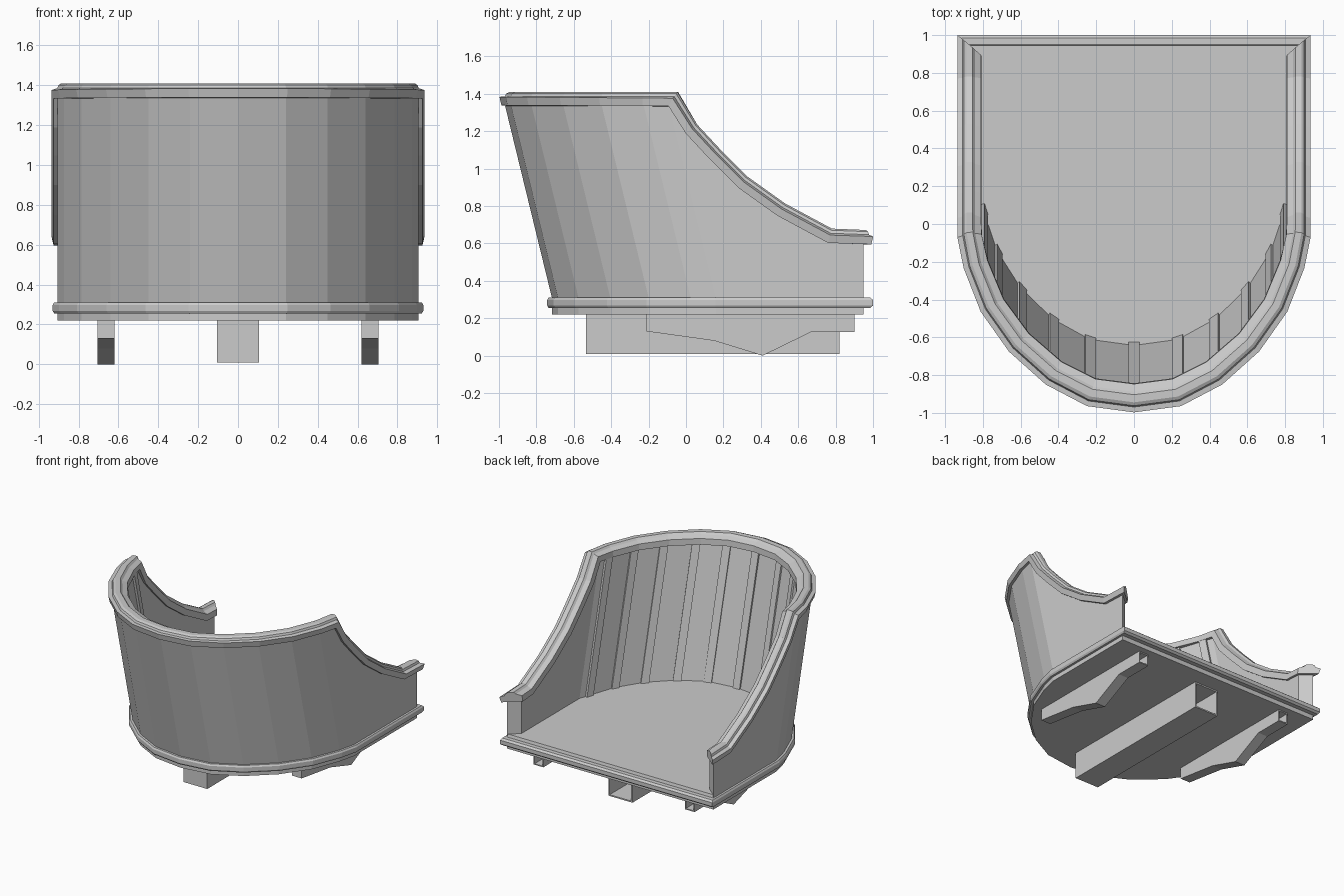
import bpy, bmesh
from mathutils import Vector

if "Cube" in bpy.data.objects:
    bpy.data.objects.remove(bpy.data.objects["Cube"])


def make(name, verts, faces):
    me = bpy.data.meshes.new(name)
    me.from_pydata([tuple(v) for v in verts], [], faces)
    bm = bmesh.new()
    bm.from_mesh(me)
    bmesh.ops.recalc_face_normals(bm, faces=bm.faces)
    bm.to_mesh(me)
    bm.free()
    ob = bpy.data.objects.new(name, me)
    bpy.context.collection.objects.link(ob)
    return ob


def loft(name, rings):
    """Bridge closed rings of equal length and cap both ends."""
    n = len(rings[0])
    verts = [v for r in rings for v in r]
    faces = [(i * n + j, i * n + (j + 1) % n, (i + 1) * n + (j + 1) % n, (i + 1) * n + j)
             for i in range(len(rings) - 1) for j in range(n)]
    faces += [tuple(range(n)), tuple(range((len(rings) - 1) * n, len(rings) * n))]
    return make(name, verts, faces)


def miter(a, b):
    return (a + b) / (1 + a.dot(b))


def normals(pts):
    """Mitred outward normals of an open plan path."""
    seg = []
    for a, b in zip(pts, pts[1:]):
        t = (Vector(b) - Vector(a)).normalized()
        seg.append(Vector((t.y, -t.x)))
    return [seg[0]] + [miter(a, b) for a, b in zip(seg, seg[1:])] + [seg[-1]]


# Upper edge of the body: curved front (x, y), then swooping side (y, z)
TOP, FLOOR, LEAN = 1.335, 0.31, 0.25
SX = 0.905
arc = [(0, -.967), (.24, -.935), (.45, -.825), (.64, -.655), (.785, -.45), (.873, -.225), (SX, -.09)]
side = [(0, 1.19), (.13, 1.05), (.28, .90), (.49, .75), (.76, .605), (.95, .597)]
half = [(x, y, TOP) for x, y in arc] + [(SX, y, z) for y, z in side]
path = [Vector((-x, y, z)) for x, y, z in half[:0:-1]] + [Vector(p) for p in half]
mid, last = len(half) - 1, len(path) - 1
norm = normals([p.xy for p in path])


def foot(p):
    """Point at floor level below an upper edge point; the front leans out."""
    k = min(1, (0.95 - p.y) / 1.04)
    return Vector((p.x, p.y + LEAN * k, FLOOR))


def inward(i):
    """Unit-thickness step from outer to inner wall face, mitred at the rear ends."""
    x = path[i].x / SX
    in_front = abs(i - mid) < len(arc) - 1
    y = 1 - .35 * x ** 4 if in_front else (-.85 if i in (0, last) else 0)
    return Vector((-x * abs(x), y, 0))


# Body wall with thickness
T = 0.08
rings = []
for i, p in enumerate(path):
    o, b = inward(i) * T, foot(p)
    rings.append([b, p, p + o, b + o])
loft("body_wall", rings)

# Rail swept along the upper edge
ups = []
prev = Vector((1, 0))
edge = [(arc[-1][1], TOP)] + side
for a, b in zip(edge, edge[1:] + [None]):
    d = (Vector(b) - Vector(a)).normalized() if b else prev
    ups.append(miter(Vector((-prev.y, prev.x)), Vector((-d.y, d.x))))
    prev = d
half_up = [Vector((0, 0, 1))] * (len(arc) - 1) + [Vector((0, u.x, u.y)) for u in ups]
up = half_up[:0:-1] + half_up
profile = [(-.02, -.002), (.02, -.002), (.03, .04), (.002, .05), (-.004, .066), (-.018, .075),
           (-.05, .075), (-.062, .06), (-.095, .045), (-.098, -.002)]
rings = []
for i, (p, n, u) in enumerate(zip(path, norm, up)):
    ring = []
    for a, b in profile:
        wide = 1 + .25 * abs(n.y) if a < 0 else 1      # the front rail is wider inside
        tilt = max(a, 0) * .3 * abs(n.y)               # and tilts with the leaning wall
        end = a * .85 + .024 if i in (0, last) else 0  # mitred rear ends
        ring.append(p + Vector((n.x, n.y, 0)) * a * wide + u * b + Vector((0, end, tilt)))
    rings.append(ring)
loft("top_rail", rings)

# Inner battens at the facet joints of the curved front
for k in range(-5, 6):
    i = mid + k
    p, n = path[i], norm[i].normalized()
    n3, t3 = Vector((n.x, n.y, 0)), Vector((-n.y, n.x, 0))
    rings = []
    for q in (foot(p), p + Vector((0, 0, .01))):
        q = q + inward(i) * T
        rings.append([q - n3 * d + t3 * s for d, s in
                      ((-.02, -.03), (-.02, .03), (.017, .03), (.017, -.03))])
    loft(f"batten_{k + 6}", rings)

# Floor slab with a rounded rim and a slightly raised deck
plan = [foot(p) for p in path]
pn = normals([p.xy for p in plan])
pn[0], pn[-1] = Vector((-1, 2)), Vector((1, 2))
rings = [[Vector((p.x + n.x * o, p.y + n.y * o, z)) for p, n in zip(plan, pn)]
         for o, z in ((0, .22), (0, .255), (.017, .255), (.025, .268), (.025, .298),
                      (.017, .311), (0, .311), (-.003, .333))]
loft("floor", rings)


def beam(name, x0, x1, outline, wall, depth):
    """Extrude a side outline across x and hollow out its rear end."""
    ob = loft(name, [[Vector((x, y, z)) for y, z in outline] for x in (x0, x1)])
    bm = bmesh.new()
    bm.from_mesh(ob.data)
    rear = max(bm.faces, key=lambda f: f.calc_center_median().y)
    bmesh.ops.inset_region(bm, faces=[rear], thickness=wall)
    # Hairline second inset gives the socket its straight walls
    bmesh.ops.inset_region(bm, faces=[rear], thickness=0.0005)
    bmesh.ops.translate(bm, verts=rear.verts, vec=(0, -depth, 0))
    bm.to_mesh(ob.data)
    bm.free()


# Hollow beams under the floor
beam("centre_beam", -.105, .105, [(-.535, .01), (.82, .01), (.82, .22), (-.535, .22)], .015, 1.33)
bracket = [(-.21, .22), (-.21, .13), (.15, .08), (.41, 0), (.67, .127), (.90, .127), (.90, .22)]
for s, label in ((-1, "left"), (1, "right")):
    beam(f"{label}_axle_bracket", s * .62, s * .705, bracket, .012, .3)
